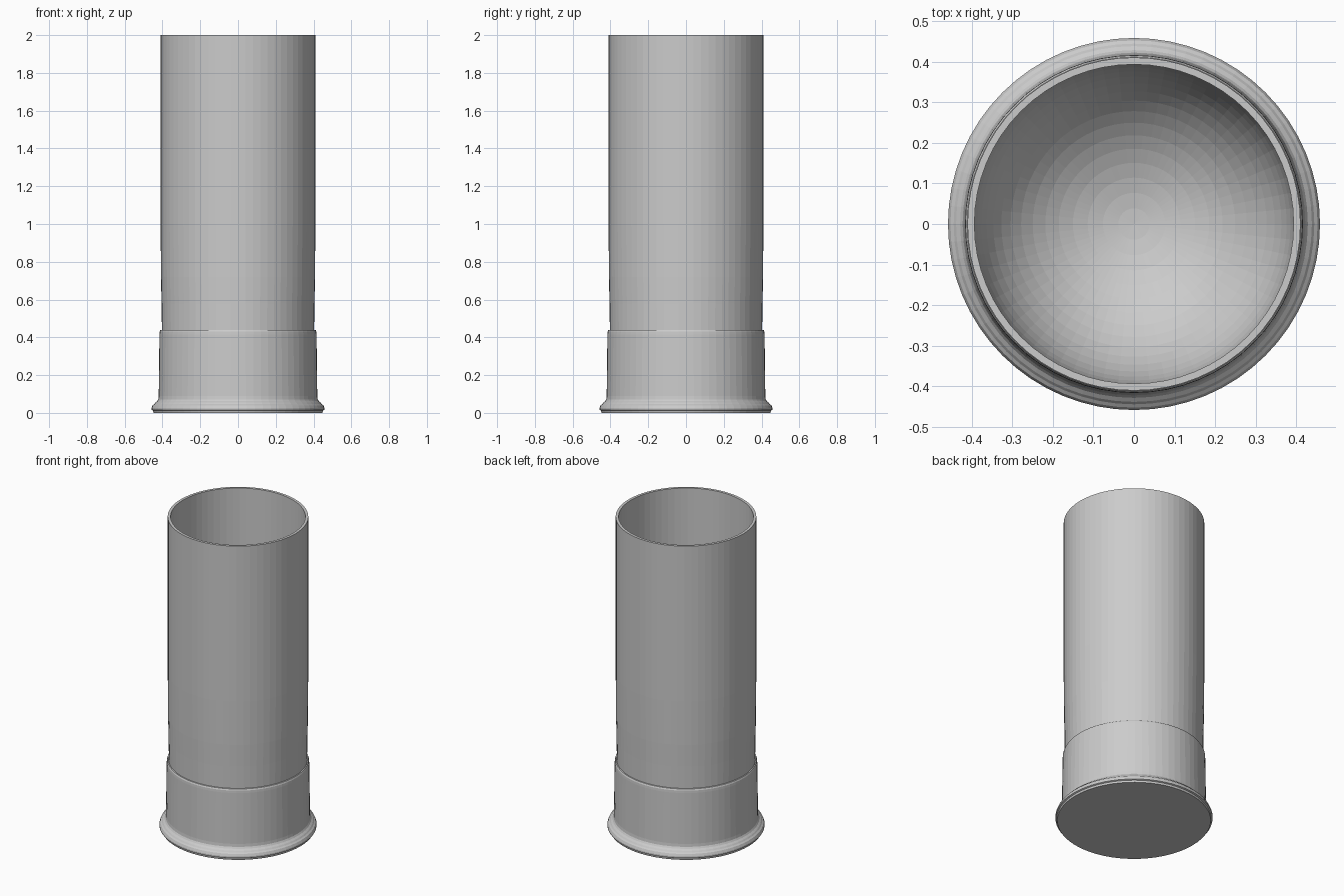
import bpy, math

if "Cube" in bpy.data.objects:
    bpy.data.objects.remove(bpy.data.objects["Cube"])

SIDES = 64

grey = bpy.data.materials.new("plain_grey")
grey.diffuse_color = (0.6, 0.6, 0.6, 1)
grey.use_nodes = True
grey.node_tree.nodes["Principled BSDF"].inputs["Base Color"].default_value = grey.diffuse_color


def lathe(name, profile):
    """Spin a list of (radius, height) points around z."""
    verts, rings, faces = [], [], []
    for r, z in profile:
        if r < 1e-6:
            rings.append([len(verts)] * SIDES)
            verts.append((0, 0, z))
        else:
            rings.append(list(range(len(verts), len(verts) + SIDES)))
            for i in range(SIDES):
                a = 2 * math.pi * i / SIDES
                verts.append((r * math.cos(a), r * math.sin(a), z))
    for low, high in zip(rings, rings[1:]):
        for i in range(SIDES):
            j = (i + 1) % SIDES
            quad = [low[i], low[j], high[j], high[i]]
            faces.append(list(dict.fromkeys(quad)))
    mesh = bpy.data.meshes.new(name)
    mesh.from_pydata(verts, [], faces)
    mesh.materials.append(grey)
    obj = bpy.data.objects.new(name, mesh)
    bpy.context.collection.objects.link(obj)
    return obj


# Base cup with stepped, flared rim and rounded top lip
lathe("base_cup", [
    (0, 0), (0.447, 0), (0.450, 0.012), (0.458, 0.016), (0.458, 0.026),
    (0.452, 0.040), (0.444, 0.046), (0.438, 0.054), (0.428, 0.062),
    (0.422, 0.072), (0.420, 0.09), (0.416, 0.415), (0.415, 0.430),
    (0.411, 0.439), (0.405, 0.440), (0.403, 0.432)])

# Tube wall, open top, and round-bottomed interior
inner, floor = 0.393, 0.06
bowl = []
for k in range(17):
    t = math.pi / 2 * k / 16
    r = inner * math.cos(t) if k < 16 else 0
    bowl.append((r, floor + inner * (1 - math.sin(t))))
lathe("tube", [(0.403, 0.432), (0.405, 0.58), (0.408, 0.72),
               (0.410, 1.0), (0.410, 2.0), (inner, 2.0)] + bowl)
